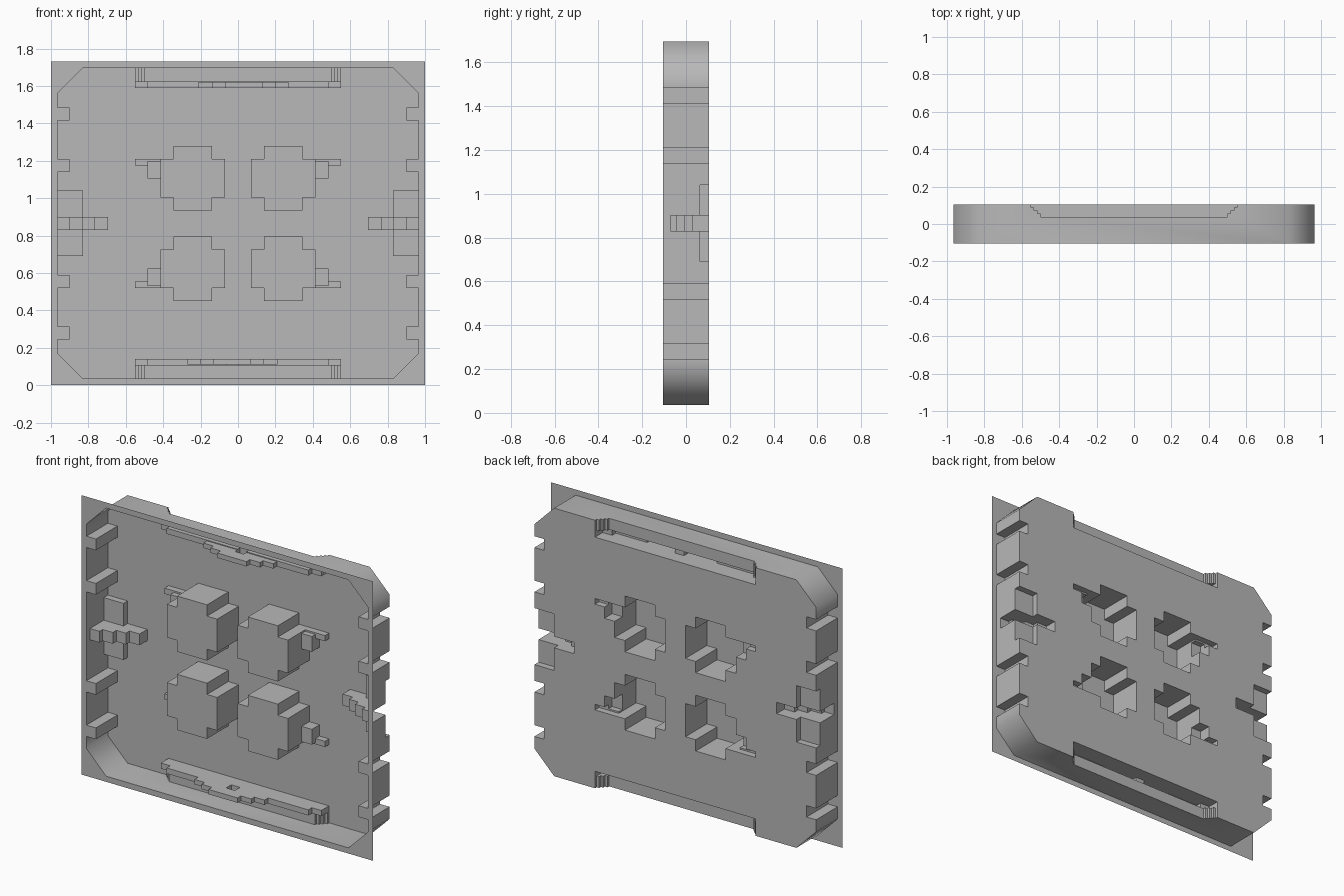
import bpy, bmesh

cube = bpy.data.objects.get("Cube")
if cube:
    bpy.data.objects.remove(cube, do_unlink=True)

H = 1.73          # overall height
D = 0.105         # half depth
CAP = -0.1035     # front level of the deepest pockets

grey = bpy.data.materials.new("light grey")
grey.use_nodes = True
grey.diffuse_color = (0.48, 0.48, 0.48, 1)
grey.node_tree.nodes["Principled BSDF"].inputs["Base Color"].default_value = (0.48, 0.48, 0.48, 1)


def add_object(name, bm):
    mesh = bpy.data.meshes.new(name)
    bm.to_mesh(mesh)
    bm.free()
    mesh.materials.append(grey)
    ob = bpy.data.objects.new(name, mesh)
    bpy.context.collection.objects.link(ob)
    return ob


# Outline of the tray: chamfered rectangle with square notches on both sides
right = [(0.83, 0.035), (0.965, 0.17)]
for z in (0.245, 0.52, 1.14, 1.415):
    right += [(0.965, z), (0.9, z), (0.9, z + 0.07), (0.965, z + 0.07)]
right += [(0.965, 1.56), (0.83, 1.695)]
outline = right + [(-x, z) for x, z in reversed(right)]

# Solid tray body, opened at the front after the pockets are cut
bm = bmesh.new()
face = bm.faces.new([bm.verts.new((x, -D, z)) for x, z in outline])
ext = bmesh.ops.extrude_face_region(bm, geom=[face])
for v in ext["geom"]:
    if isinstance(v, bmesh.types.BMVert):
        v.co.y = D
bmesh.ops.recalc_face_normals(bm, faces=bm.faces)
body = add_object("tray_body", bm)

cutters = []


def cut(x0, x1, z0, z1, y0, y1=0.2):
    """Cut a box-shaped pocket into the body."""
    bm = bmesh.new()
    bmesh.ops.create_cube(bm, size=1)
    for v in bm.verts:
        v.co = (x1 if v.co.x > 0 else x0, y1 if v.co.y > 0 else y0, z1 if v.co.z > 0 else z0)
    bmesh.ops.recalc_face_normals(bm, faces=bm.faces)
    ob = add_object("pocket_cutter", bm)
    ob.hide_render = True
    cutters.append(ob)
    mod = body.modifiers.new("pocket", 'BOOLEAN')
    mod.operation = 'DIFFERENCE'
    mod.solver = 'EXACT'
    mod.object = ob


def cut_mirrored(x0, x1, z0, z1, y0):
    cut(x0, x1, z0, z1, y0)
    cut(-x1, -x0, z0, z1, y0)


# Four cross-shaped pockets with small side tabs
for z0, up in ((0.935, True), (0.45, False)):
    cut_mirrored(0.14, 0.345, z0, z0 + 0.345, CAP)
    cut_mirrored(0.07, 0.415, z0 + 0.07, z0 + 0.275, CAP)
    strip = z0 + (0.24 if up else 0.07)
    tab = strip - 0.07 if up else strip + 0.01
    cut_mirrored(0.38, 0.55, strip, strip + 0.035, 0.065)
    cut_mirrored(0.38, 0.485, tab, tab + 0.095, 0.03)

# Stepped clips in the middle of both sides
cut_mirrored(0.83, 1.1, 0.69, 1.04, 0.065)
for x0, y0 in ((0.695, 0.03), (0.765, -0.005), (0.83, -0.04), (0.9, -0.07)):
    cut_mirrored(x0, 1.1, 0.83, 0.9, y0)


# Long edge grooves with stepped slots; the bottom one is the top one turned around
def groove_cut(turned, x0, x1, z0, z1, y0, y1=0.2):
    if turned:
        x0, x1, z0, z1 = -x1, -x0, H - z1, H - z0
    cut(x0, x1, z0, z1, y0, y1)


for turned in (False, True):
    for i in range(4):
        x = 0.55 - i * 0.0165
        groove_cut(turned, -x, x, 1.62, 1.9, 0.088 - i * 0.0165)
    for x0, x1, y0 in ((-0.55, 0.55, 0.03), (-0.485, 0.485, -0.005)):
        # leave a small post standing in the slot
        groove_cut(turned, x0, 0.0, 1.59, 1.625, y0)
        groove_cut(turned, 0.06, x1, 1.59, 1.625, y0)
    groove_cut(turned, -0.02, 0.08, 1.59, 1.625, 0.02)
    for x0, x1, y0 in ((-0.21, 0.27, -0.04), (-0.14, 0.2, -0.07), (-0.07, 0.13, CAP)):
        groove_cut(turned, x0, x1, 1.59, 1.62, y0, -0.03)
        groove_cut(turned, x0, 0.0, 1.59, 1.62, y0, 0.05)
        groove_cut(turned, 0.06, x1, 1.59, 1.62, y0, 0.05)

# Bake the pockets and remove the cutters
bpy.context.view_layer.update()
deps = bpy.context.evaluated_depsgraph_get()
baked = bpy.data.meshes.new_from_object(body.evaluated_get(deps))
body.modifiers.clear()
body.data = baked
baked.materials.clear()
baked.materials.append(grey)
for ob in cutters:
    bpy.data.objects.remove(ob, do_unlink=True)

# Open the front so that only the thin shell remains
bm = bmesh.new()
bm.from_mesh(baked)
front = [f for f in bm.faces if all(v.co.y < -D + 0.0005 for v in f.verts)]
bmesh.ops.delete(bm, geom=front, context='FACES')
for f in bm.faces:
    f.material_index = 0
bm.to_mesh(baked)
bm.free()

# Flat flange around the opening
bm = bmesh.new()
for loop in (outline, [(-1, 0), (1, 0), (1, H), (-1, H)]):
    verts = [bm.verts.new((x, -D, z)) for x, z in loop]
    for a, b in zip(verts, verts[1:] + verts[:1]):
        bm.edges.new((a, b))
bmesh.ops.triangle_fill(bm, edges=bm.edges[:], use_beauty=True, normal=(0, -1, 0))
add_object("front_flange", bm)

# Soft shading on the chamfered corners
bpy.ops.object.select_all(action='DESELECT')
body.select_set(True)
bpy.context.view_layer.objects.active = body
bpy.ops.object.shade_smooth_by_angle(angle=0.87)
